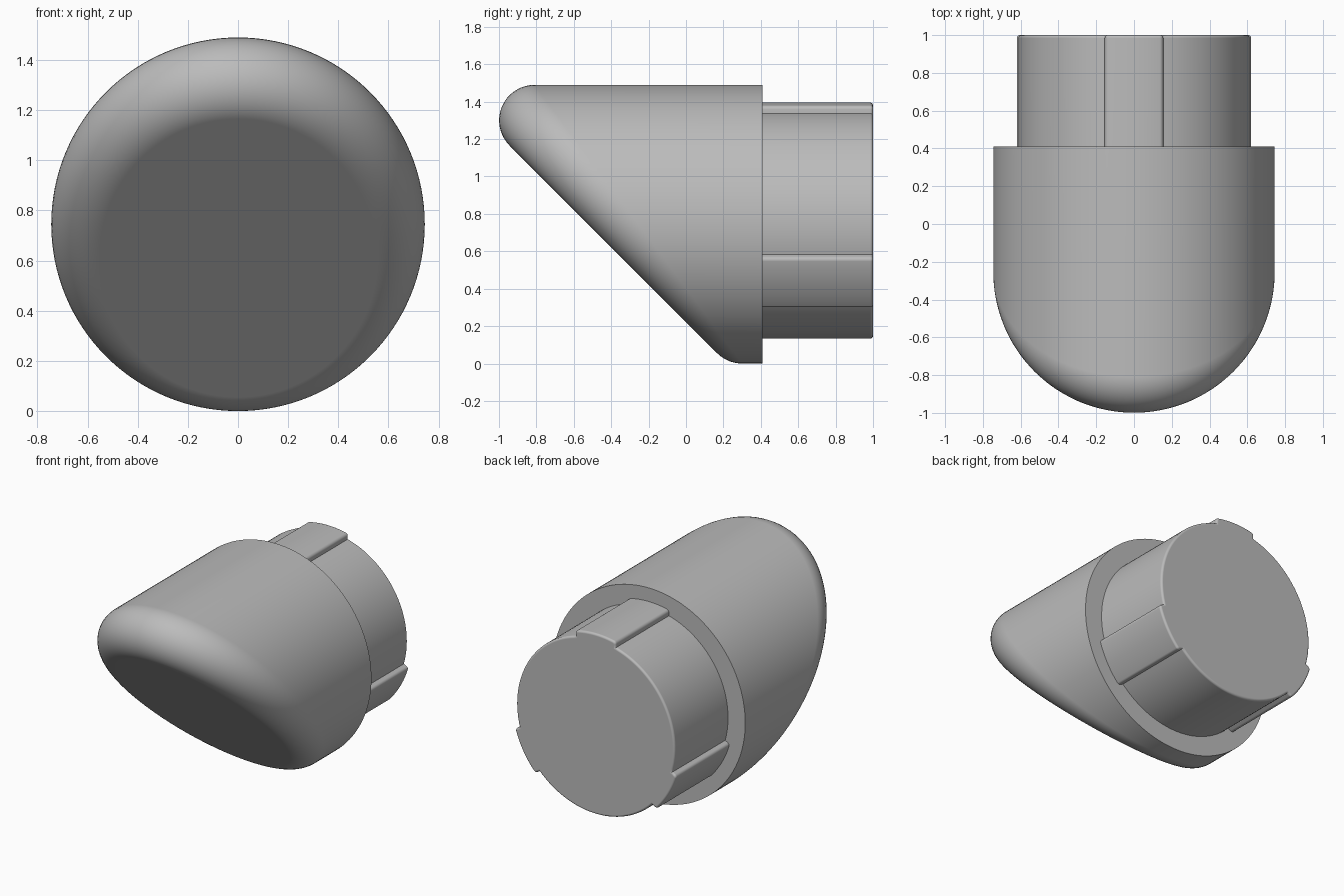
import bpy, bmesh, math
from mathutils import Vector

cube = bpy.data.objects.get("Cube")
if cube:
    bpy.data.objects.remove(cube)

grey = bpy.data.materials.new("mid grey")
grey.use_nodes = True
colour = (0.5, 0.5, 0.5, 1)
grey.diffuse_color = colour
grey.node_tree.nodes["Principled BSDF"].inputs["Base Color"].default_value = colour

AXIS_Z = 0.745      # height of the shared axis
SHOULDER = 0.41     # where the body meets the plug


def loft(name, rings):
    """Skin a list of equal closed rings and cap both ends."""
    bm = bmesh.new()
    loops = [[bm.verts.new(p) for p in ring] for ring in rings]
    n = len(loops[0])
    for a, b in zip(loops, loops[1:]):
        for i in range(n):
            j = (i + 1) % n
            bm.faces.new((a[i], a[j], b[j], b[i]))
    bm.faces.new(loops[0])
    bm.faces.new(loops[-1])
    bmesh.ops.recalc_face_normals(bm, faces=bm.faces)
    mesh = bpy.data.meshes.new(name)
    bm.to_mesh(mesh)
    bm.free()
    mesh.materials.append(grey)
    obj = bpy.data.objects.new(name, mesh)
    bpy.context.collection.objects.link(obj)
    bpy.ops.object.select_all(action='DESELECT')
    obj.select_set(True)
    bpy.context.view_layer.objects.active = obj
    bpy.ops.object.shade_smooth_by_angle(angle=math.radians(32))
    weighted = obj.modifiers.new("flat caps", 'WEIGHTED_NORMAL')
    weighted.keep_sharp = True
    return obj


# Slanted body: cylinder cut at 45 degrees with a constant-radius round on the rim
R, FILLET, SEGS, STEPS = 0.745, 0.19, 128, 16
cut_normal = Vector((0, -1, -1)).normalized()
cut_sum = 0.222 + FILLET * math.sqrt(2)     # y + z along the round's centre line
angles = [math.tau * i / SEGS for i in range(SEGS)]
radials = [Vector((math.cos(a), 0, math.sin(a))) for a in angles]
axis = Vector((0, 0, AXIS_Z))

body_rings = [[axis + r * R + Vector((0, SHOULDER, 0)) for r in radials]]
for k in range(STEPS + 1):
    ring = []
    for r in radials:
        centre = axis + r * (R - FILLET)
        centre.y = cut_sum - centre.z
        ring.append(centre + r.slerp(cut_normal, k / STEPS) * FILLET)
    body_rings.append(ring)
loft("slanted_body", body_rings)


# Plug outline: circle with three raised keys, shrunk evenly by inset
def plug_outline(inset):
    r, key_r, w, c = 0.612 - inset, 0.65 - inset, 0.155 - inset, 0.022 - inset
    corner = Vector((w - c, math.sqrt((key_r - c) ** 2 - (w - c) ** 2)))
    lean = math.atan2(corner.y, corner.x)
    half = [Vector((w, math.sqrt(r * r - w * w)))]
    for i in range(6):
        a = lean * i / 5
        half.append(corner + Vector((math.cos(a), math.sin(a))) * c)
    for i in range(1, 6):
        a = lean + (math.pi / 2 - lean) * i / 6
        half.append(Vector((math.cos(a), math.sin(a))) * key_r)
    key = half + [Vector((0, key_r))] + [Vector((-p.x, p.y)) for p in reversed(half)]
    # Plain arc from this key round to the next one
    start = math.pi - math.asin(w / r) - math.pi / 2
    start = math.pi / 2 + math.asin(w / r)
    sweep = math.tau / 3 - 2 * math.asin(w / r)
    for i in range(1, 36):
        a = start + sweep * i / 36
        key.append(Vector((math.cos(a), math.sin(a))) * r)
    points = []
    for k in range(3):
        s, t = math.sin(math.tau * k / 3), math.cos(math.tau * k / 3)
        points += [(p.x * t - p.y * s, p.x * s + p.y * t) for p in key]
    return points


# Keyed plug with a softly rounded back edge
ROUND, BACK = 0.015, 1.0
levels = [(SHOULDER - 0.02, 0)]
for i in range(6):
    a = math.pi / 2 * i / 5
    levels.append((BACK - ROUND + ROUND * math.sin(a), ROUND * (1 - math.cos(a))))
loft("keyed_plug", [[(x, y, z + AXIS_Z) for x, z in plug_outline(inset)]
                    for y, inset in levels])
